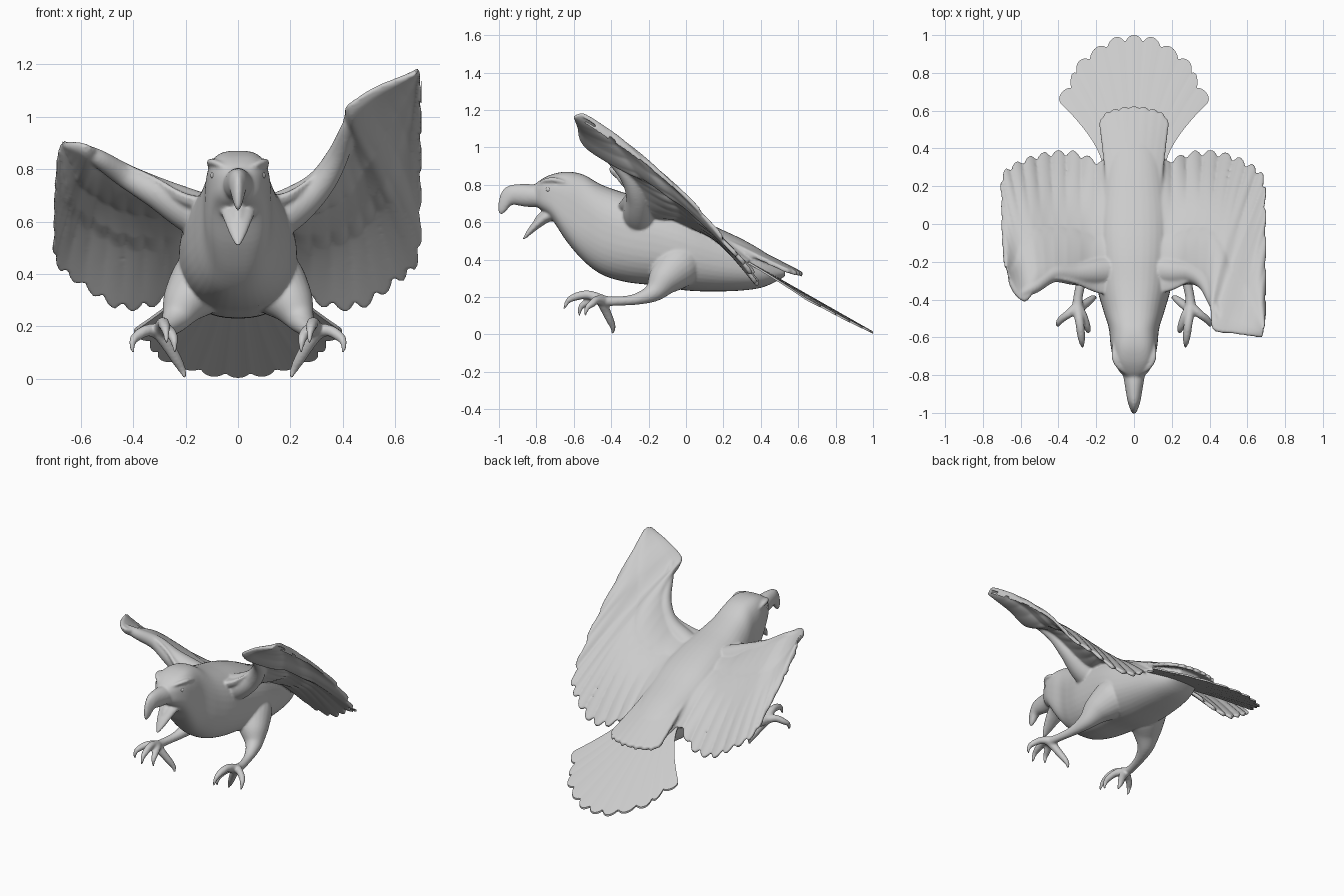
import bpy, bmesh, math
from mathutils import Vector as V

if "Cube" in bpy.data.objects:
    bpy.data.objects.remove(bpy.data.objects["Cube"])


def spline(pts, n):
    """Catmull-Rom resampling of a list of equal-length tuples."""
    out, m = [], len(pts) - 1
    for i in range(n):
        t = i / (n - 1) * m
        k = min(int(t), m - 1)
        t -= k
        p = [pts[max(0, min(m, k + j))] for j in (-1, 0, 1, 2)]
        out.append([0.5 * (2 * b + (c - a) * t + (2 * a - 5 * b + 4 * c - d) * t * t
                           + (3 * b - a - 3 * c + d) * t ** 3) for a, b, c, d in zip(*p)])
    return out


def skin(name, rings, angle=50):
    """Closed surface through a list of closed rings, with quad-strip end caps."""
    bm = bmesh.new()
    vs = [[bm.verts.new(p) for p in r] for r in rings]
    n = len(vs[0])
    for a, b in zip(vs, vs[1:]):
        for j in range(n):
            bm.faces.new((a[j], a[(j + 1) % n], b[(j + 1) % n], b[j]))
    for r in (vs[0], vs[-1]):
        for j in range(n // 2 - 1):
            bm.faces.new((r[j], r[j + 1], r[n - 2 - j], r[n - 1 - j]))
    bmesh.ops.recalc_face_normals(bm, faces=bm.faces)
    me = bpy.data.meshes.new(name)
    bm.to_mesh(me)
    bm.free()
    ob = bpy.data.objects.new(name, me)
    bpy.context.collection.objects.link(ob)
    bpy.ops.object.select_all(action='DESELECT')
    ob.select_set(True)
    bpy.context.view_layer.objects.active = ob
    bpy.ops.object.shade_smooth_by_angle(angle=math.radians(angle))
    return ob


def loft(name, rows, n=60, seg=40):
    """Body-like form; rows are (y, top z, bottom z, half width, roundness)."""
    rings = []
    for y, t, b, w, power in spline(rows, n):
        ring = []
        for j in range(seg):
            a = 2 * math.pi * j / seg
            c, s = math.cos(a), math.sin(a)
            ring.append((math.copysign(abs(c) ** power, c) * w, y,
                         (t + b) / 2 + math.copysign(abs(s) ** power, s) * (t - b) / 2))
        rings.append(ring)
    return skin(name, rings)


def tube(name, pts, side=1, n=24, seg=16, flat=1):
    """Tapered limb; pts are (x, y, z, radius)."""
    sp = spline(pts, n)
    c = [V((p[0] * side, p[1], p[2])) for p in sp]
    rings = []
    for i in range(n):
        d = (c[min(i + 1, n - 1)] - c[max(i - 1, 0)]).normalized()
        a = (V((1, 0, 0)) - d * d.x).normalized()
        b = d.cross(a)
        r = max(sp[i][3], 0.002)
        rings.append([c[i] + a * math.cos(t) * r + b * math.sin(t) * r * flat
                      for t in (2 * math.pi * j / seg for j in range(seg))])
    return skin(name, rings)


# Head, neck and torso
body = loft("eagle_body", [
    (-.82, .79, .70, .035, .8), (-.78, .825, .67, .078, .7), (-.72, .855, .62, .108, .64),
    (-.64, .87, .50, .124, .66), (-.55, .855, .395, .134, .75), (-.45, .80, .32, .165, .82),
    (-.32, .755, .28, .20, .85), (-.15, .71, .26, .22, .85), (0, .655, .235, .225, .85),
    (.15, .58, .23, .205, .85), (.3, .51, .235, .175, .85), (.42, .44, .255, .135, .85),
    (.53, .36, .31, .07, .85)])

# Hooked upper beak, open lower jaw, tongue
fused = [loft("upper_beak", [(-.70, .80, .69, .08, 1), (-.78, .80, .68, .062, 1),
                             (-.86, .805, .683, .048, 1), (-.93, .80, .692, .036, 1),
                             (-.965, .785, .655, .026, 1), (-.99, .755, .64, .016, 1),
                             (-1.004, .70, .655, .008, 1)], 30, 24),
         tube("lower_beak", [(0, -.66, .645, .07), (0, -.735, .635, .066), (0, -.79, .595, .05),
                             (0, -.835, .55, .032), (0, -.87, .508, .01)], flat=.5),
         tube("tongue", [(0, -.70, .665, .03), (0, -.77, .645, .022), (0, -.81, .61, .01)], flat=.5)]

# Wing bones, one arm raised and the other lowered
fused.append(tube("right_arm", [(.06, -.24, .58, .10), (.20, -.255, .65, .08), (.31, -.265, .74, .056),
                                (.38, -.315, .85, .042), (.425, -.425, .965, .028),
                                (.46, -.51, 1.03, .018)], 1, 40, 24))
fused.append(tube("left_arm", [(.06, -.24, .58, .10), (.20, -.255, .65, .08), (.31, -.265, .71, .06),
                               (.43, -.265, .775, .045), (.53, -.335, .84, .034),
                               (.60, -.37, .88, .02)], -1, 40, 24))

TOES = {
    "middle": [(.30, -.44, .18, .03), (.288, -.52, .212, .024), (.28, -.585, .203, .022),
               (.275, -.63, .18, .015), (.272, -.652, .135, .006)],
    "outer": [(.30, -.44, .18, .03), (.345, -.475, .185, .023), (.385, -.505, .163, .02),
              (.402, -.53, .14, .014), (.402, -.54, .10, .006)],
    "inner": [(.30, -.44, .18, .03), (.268, -.49, .185, .023), (.25, -.54, .165, .02),
              (.243, -.565, .14, .014), (.24, -.57, .10, .006)],
    "rear": [(.30, -.45, .18, .03), (.268, -.43, .13, .025), (.235, -.405, .075, .021),
             (.213, -.39, .035, .015), (.20, -.395, .002, .006)]}

for side, tag in ((1, "right"), (-1, "left")):
    # Brow ridge and eye
    fused.append(tube("brow_" + tag, [(.045, -.785, .805, .01), (.08, -.755, .822, .014),
                                      (.103, -.70, .826, .017), (.10, -.61, .80, .01)],
                      side, flat=.8))
    bpy.ops.mesh.primitive_uv_sphere_add(segments=16, ring_count=10, radius=.015,
                                         location=(side * .09, -.735, .775))
    bpy.context.object.name = "eye_" + tag
    bpy.ops.object.shade_smooth()
    # Feathered thigh running into the shank
    fused.append(tube("leg_" + tag, [(.10, .02, .42, .11), (.145, -.05, .36, .12),
                                     (.20, -.115, .295, .09), (.24, -.175, .225, .052),
                                     (.27, -.27, .188, .03), (.295, -.38, .178, .025),
                                     (.30, -.46, .18, .032)], side, 40, 24))
    # Toes, each ending in a curved claw
    for toe, pts in TOES.items():
        fused.append(tube(toe + "_toe_" + tag, pts, side, 20, 12))

# Wings: leading-edge point then trailing-edge point for each station, root to tip
raised = [(.04, -.38, .68, .05, .30, .46), (.19, -.35, .71, .18, .34, .38),
          (.31, -.30, .80, .32, .385, .28), (.385, -.33, .905, .47, .38, .27),
          (.405, -.45, 1.005, .60, .33, .36), (.42, -.555, 1.045, .69, .25, .45),
          (.52, -.575, 1.11, .70, .05, .69), (.62, -.59, 1.15, .70, -.25, .94),
          (.68, -.60, 1.17, .70, -.54, 1.13)]
lowered = [(.04, -.38, .68, .05, .30, .46), (.19, -.36, .70, .18, .335, .38),
           (.32, -.31, .77, .32, .385, .28), (.43, -.29, .82, .46, .38, .27),
           (.51, -.31, .855, .59, .34, .35), (.55, -.385, .88, .695, .27, .44),
           (.585, -.405, .895, .705, .10, .58), (.63, -.37, .90, .70, -.08, .73),
           (.66, -.32, .895, .69, -.22, .845)]
NORMAL = V((0, .68, .73))


def wing(name, stations, side, n=200, m=30, feathers=14):
    rings = []
    for i, row in enumerate(spline(stations, n)):
        u = i / (n - 1)
        s = abs(math.sin(math.pi * feathers * u)) ** .6   # one hump per feather
        lead, trail = V(row[:3]), V(row[3:])
        chord = (trail - lead) * (1 - .06 * (1 - s))
        fade = min(1, (1 - u) / .3)
        arm = .03 * (1 - u) ** .6 + .008
        up, low = [], []
        for k in range(m + 1):
            v = k / m
            w = min(v / .35, 1)
            bone = arm * math.sqrt(max(0, 4 * w * (1 - w)))
            tuck = .5 + .5 * min(1, v / .06)
            ripple = fade * (s - .6) * min(1, max(0, v - .45) / .3)
            layer = .012 * fade * min(1, max(0, .62 - v) / .08)   # covert feathers below
            base = lead + chord * v
            camber = .06 * (1 - .4 * u) * math.sin(math.pi * v)
            up.append(base + NORMAL * (camber + .4 * bone + .009 * tuck + .005 * ripple))
            low.append(base + NORMAL * (camber - bone - (.009 + layer) * tuck - .01 * ripple))
        rings.append([V((p.x * side, p.y, p.z)) for p in up + low[::-1]])
    return skin(name, rings, 60)


fused += [wing("right_wing", raised, 1), wing("left_wing", lowered, -1)]


def fan(name, root, edge, height, feathers, depth, thick, flare, n=121, m=16):
    """Feather fan from a root line to a mirrored edge outline (x, y)."""
    outline = spline([(-x, y) for x, y in edge] + edge[-2::-1], n)
    rings = []
    for i, (ex, ey) in enumerate(outline):
        a = 2 * i / (n - 1) - 1
        s = abs(math.sin(math.pi * feathers * i / (n - 1))) ** .6
        up, low = [], []
        for k in range(m + 1):
            r = k / m
            reach = r * (1 - depth * (1 - s))
            x = root[0] * a + (ex - root[0] * a) * reach ** flare
            y = root[1] + (ey - root[1]) * reach
            z = height(x, y) + .002 * s * r
            up.append((x, y, z + thick))
            low.append((x, y, z - thick))
        rings.append(up + low[::-1])
    return skin(name, rings, 40)


# Spread tail and the shorter feathers lying over its base
fan("tail", (.17, .32), [(.41, .66), (.345, .75), (.31, .84), (.22, .92), (.11, .985), (0, 1.0)],
    lambda x, y: .39 - .57 * (y - .33) - .15 * x * x, 11, .06, .006, 1.5)
fused.append(fan("tail_coverts", (.14, .16), [(.185, .54), (.15, .59), (.08, .615), (0, .625)],
                 lambda x, y: .56 - .52 * (y - .16) - 1.8 * x * x * max(0, 1 - (y - .16) * 1.6),
                 9, .04, .013, 1.0))

# Fuse everything but tail and eyes into one smooth skin
bpy.ops.object.select_all(action='DESELECT')
for ob in fused + [body]:
    ob.select_set(True)
bpy.context.view_layer.objects.active = body
bpy.ops.object.join()
body.modifiers.clear()
remesh = body.modifiers.new("fuse", 'REMESH')
remesh.mode, remesh.voxel_size, remesh.use_smooth_shade = 'VOXEL', .0072, True
blend = body.modifiers.new("blend", 'SMOOTH')
blend.factor, blend.iterations = .5, 6
